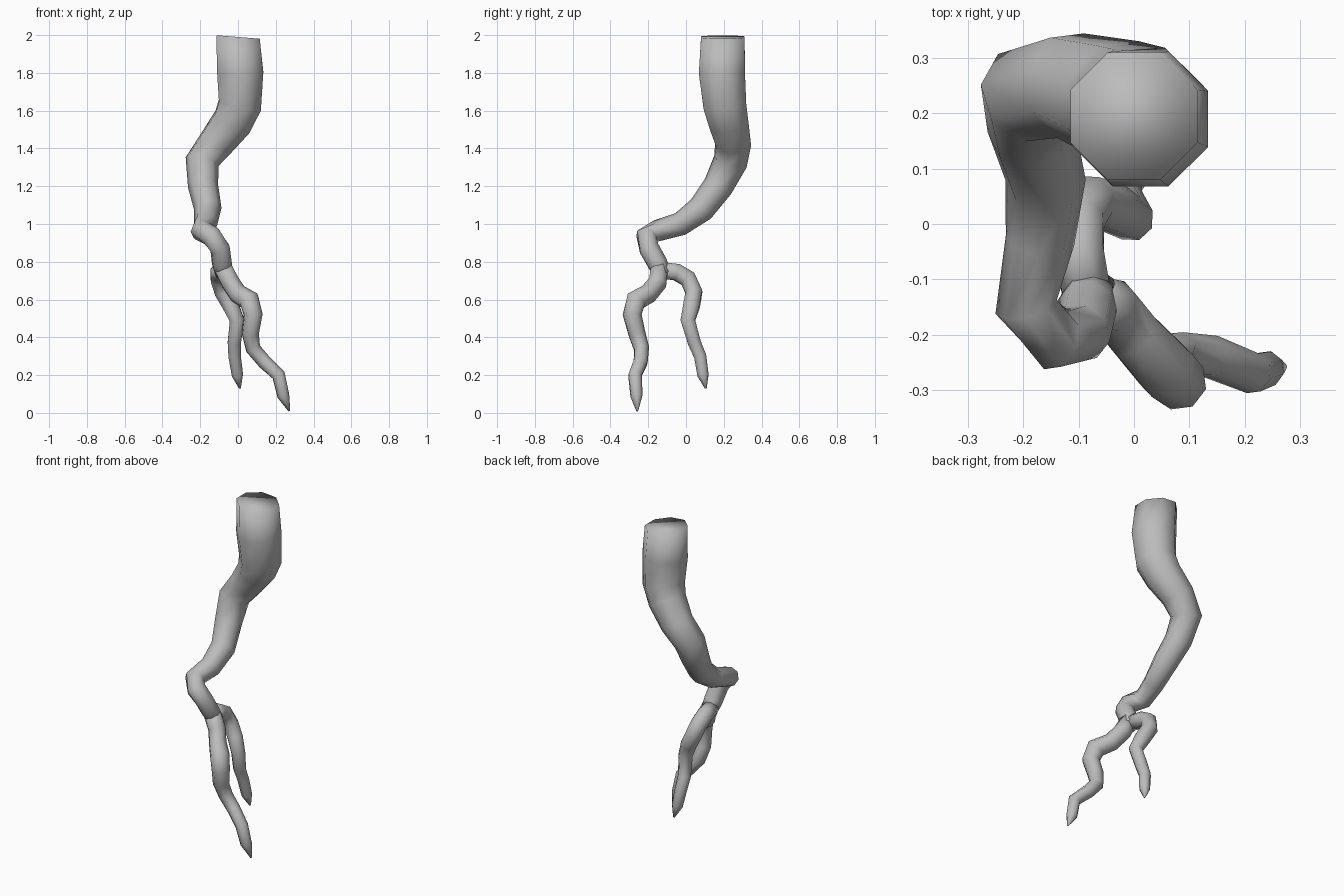
import bpy, bmesh, math
from mathutils import Vector

cube = bpy.data.objects.get("Cube")
if cube:
    bpy.data.objects.remove(cube, do_unlink=True)

SIDES = 8

bark = bpy.data.materials.new("root_grey")
bark.use_nodes = True
grey = (0.5, 0.5, 0.5, 1)
bark.diffuse_color = grey
bark.node_tree.nodes["Principled BSDF"].inputs["Base Color"].default_value = grey


def root(name, path, start=None):
    """Sweep a tapering tube along (x, y, z, radius) stations."""
    pts = [Vector(p[:3]) for p in path]
    bm = bmesh.new()
    rings = []
    side = Vector((1, 0, 0))
    for i, p in enumerate(pts):
        before = (p - pts[i - 1]).normalized() if i else Vector()
        after = (pts[i + 1] - p).normalized() if i + 1 < len(pts) else Vector()
        axis = (before + after).normalized()
        if i == 0 and start:
            axis = Vector(start).normalized()
        # carry the previous side direction along to avoid twisting
        side = (side - axis * side.dot(axis)).normalized()
        up = axis.cross(side)
        ring = []
        for k in range(SIDES):
            a = math.tau * (k + 0.5) / SIDES
            ring.append(bm.verts.new(
                p + (side * math.cos(a) + up * math.sin(a)) * path[i][3] * 1.04))
        rings.append(ring)
    for lower, upper in zip(rings, rings[1:]):
        for k in range(SIDES):
            n = (k + 1) % SIDES
            bm.faces.new((lower[k], lower[n], upper[n], upper[k]))
    bm.faces.new(rings[0][::-1])
    bm.faces.new(rings[-1])
    bmesh.ops.recalc_face_normals(bm, faces=bm.faces)
    for f in bm.faces:
        f.smooth = True
    mesh = bpy.data.meshes.new(name)
    bm.to_mesh(mesh)
    bm.free()
    mesh.materials.append(bark)
    obj = bpy.data.objects.new(name, mesh)
    bpy.context.collection.objects.link(obj)


# Thick upper root, winding down to the fork
root("main_root", [
    (0, .195, 1.99, .12), (.012, .19, 1.8, .127), (.01, .205, 1.63, .118),
    (-.03, .225, 1.54, .108), (-.115, .25, 1.43, .095), (-.19, .235, 1.33, .088),
    (-.185, .17, 1.2, .077), (-.16, .08, 1.08, .07), (-.17, -.03, 1.0, .06),
    (-.195, -.15, .965, .055), (-.14, -.21, .935, .055), (-.095, -.195, .87, .053),
    (-.085, -.15, .79, .052), (-.075, -.12, .73, .045)],
    start=(-.08, 0, -1))

# Longer fork at the front
root("front_branch", [
    (-.085, -.14, .78, .048), (-.04, -.15, .69, .05), (0, -.2, .63, .05),
    (.06, -.265, .595, .055), (.08, -.285, .52, .05), (.065, -.26, .42, .045),
    (.08, -.235, .34, .04), (.14, -.24, .27, .038), (.215, -.27, .2, .036),
    (.24, -.262, .09, .032), (.272, -.258, .01, .005)])

# Shorter fork at the back
root("back_branch", [
    (-.085, -.13, .755, .045), (-.1, -.05, .745, .047), (-.1, .01, .71, .047),
    (-.08, .042, .64, .046), (-.04, .03, .57, .045), (-.005, .01, .49, .04),
    (-.02, .045, .37, .036), (-.018, .075, .3, .034), (-.003, .09, .2, .031),
    (.01, .105, .13, .005)])
